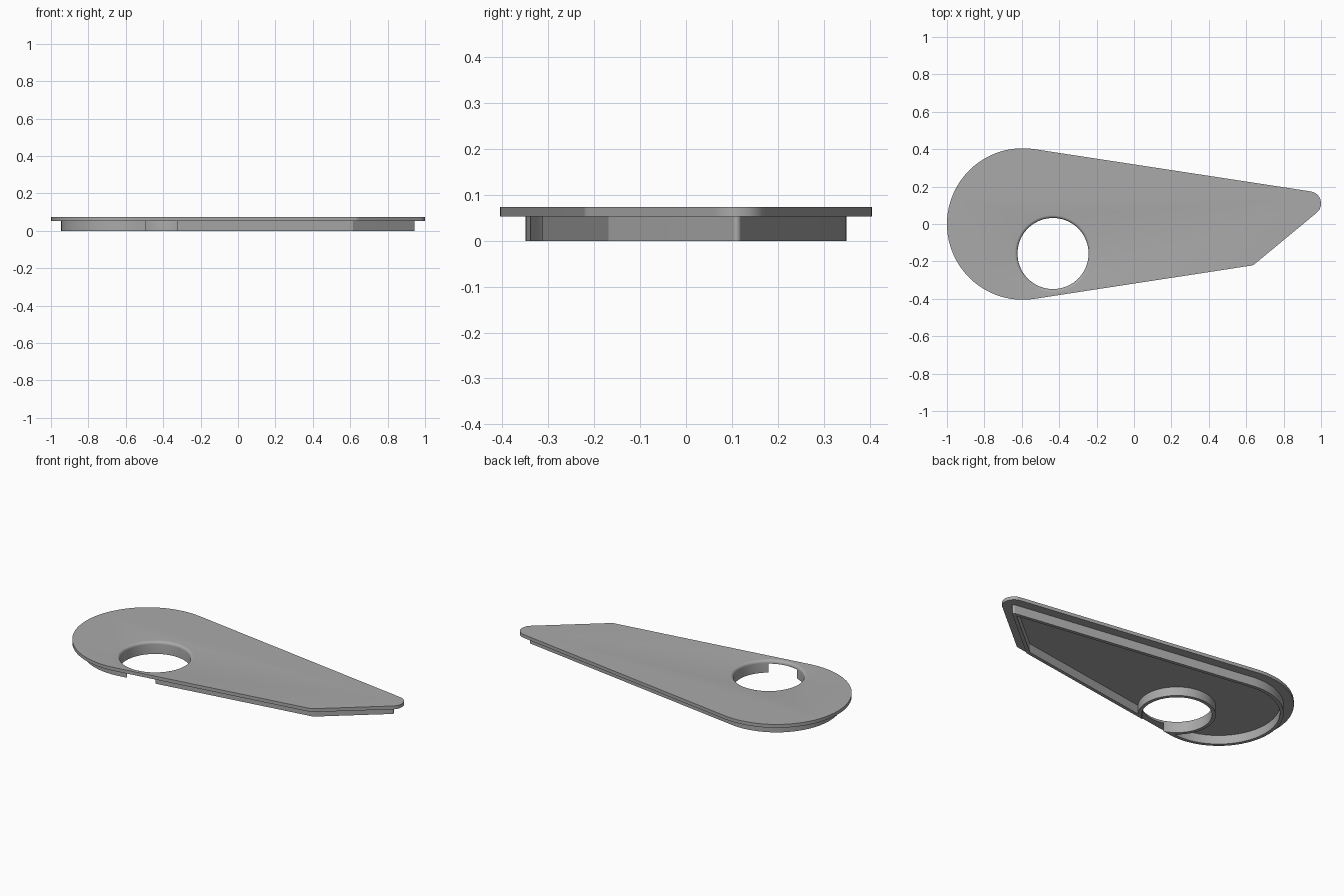
import bpy, bmesh, math
from mathutils import Vector

if "Cube" in bpy.data.objects:
    bpy.data.objects.remove(bpy.data.objects["Cube"])

PLATE_BOTTOM, TOP = 0.053, 0.073
HOLE, HOLE_R = Vector((-0.433, -0.158)), 0.19
WALL_INSET, THICK = 0.055, 0.02
# Corner circles of the outline, counter-clockwise: centre x, y, radius
CORNERS = [(-0.595, 0, 0.405), (0.62, -0.183, 0.04), (0.935, 0.11, 0.065)]

grey = bpy.data.materials.new("plain grey")
grey.use_nodes = True
grey.diffuse_color = (0.4, 0.4, 0.4, 1)
grey.node_tree.nodes["Principled BSDF"].inputs["Base Color"].default_value = (0.4, 0.4, 0.4, 1)


def tangent_angle(a, b):
    """Direction of the outward normal of the tangent from circle a to b."""
    d = Vector(b[:2]) - Vector(a[:2])
    return math.atan2(d.y, d.x) - math.acos((a[2] - b[2]) / d.length)


def outline(inset):
    """Rounded outline; corners tighter than the inset become sharp."""
    points = []
    for i, c in enumerate(CORNERS):
        start = tangent_angle(CORNERS[i - 1], c)
        sweep = (tangent_angle(c, CORNERS[(i + 1) % 3]) - start) % math.tau
        centre, r = Vector(c[:2]), c[2] - inset
        if r <= 0:
            mid = start + sweep / 2
            r, angles = r / math.cos(sweep / 2), [mid]
        else:
            n = max(6, round(sweep * 14))
            angles = [start + sweep * k / n for k in range(n + 1)]
        points += [centre + r * Vector((math.cos(t), math.sin(t))) for t in angles]
    return points


def circle(r, n=72):
    return [HOLE + r * Vector((math.cos(math.tau * k / n), math.sin(math.tau * k / n)))
            for k in range(n)]


def loft(name, layers):
    """Closed solid through a stack of (outline, height) layers."""
    bm = bmesh.new()
    rings = [[bm.verts.new((p.x, p.y, z)) for p in pts] for pts, z in layers]
    bm.faces.new(rings[0][::-1])
    bm.faces.new(rings[-1])
    for low, high in zip(rings, rings[1:]):
        for k in range(len(low)):
            j = (k + 1) % len(low)
            bm.faces.new((low[k], low[j], high[j], high[k]))
    mesh = bpy.data.meshes.new(name)
    bm.to_mesh(mesh)
    bm.free()
    mesh.materials.append(grey)
    ob = bpy.data.objects.new(name, mesh)
    bpy.context.collection.objects.link(ob)
    return ob


def combine(target, other, operation):
    """Apply a boolean and discard the helper."""
    mod = target.modifiers.new(operation, "BOOLEAN")
    mod.operation, mod.object, mod.solver = operation, other, "EXACT"
    bpy.ops.object.select_all(action="DESELECT")
    bpy.context.view_layer.objects.active = target
    target.select_set(True)
    bpy.ops.object.modifier_apply(modifier=mod.name)
    bpy.data.objects.remove(other)


# Top plate
plate = loft("cover_plate", [(outline(0), PLATE_BOTTOM), (outline(0), TOP)])

# Rim wall underneath, with a collar left standing around the hole
rim = loft("rim", [(outline(WALL_INSET), 0), (outline(WALL_INSET), 0.063)])
pocket_shape = outline(WALL_INSET + THICK)
pocket = loft("pocket", [(pocket_shape, -0.1), (pocket_shape, 0.1)])
collar = circle(HOLE_R + THICK)
combine(pocket, loft("collar", [(collar, -0.2), (collar, 0.2)]), "DIFFERENCE")
combine(rim, pocket, "DIFFERENCE")
combine(plate, rim, "UNION")

# Hole with a rounded upper lip, which also opens a gap in the front wall
lip = 0.016
layers = [(circle(HOLE_R), -0.1)]
for k in range(7):
    t = math.pi / 2 * k / 6
    layers.append((circle(HOLE_R + lip * (1 - math.cos(t))), TOP - lip + lip * math.sin(t)))
layers.append((circle(HOLE_R + lip), 0.2))
combine(plate, loft("hole", layers), "DIFFERENCE")

bpy.ops.object.shade_smooth_by_angle(angle=math.radians(30))
